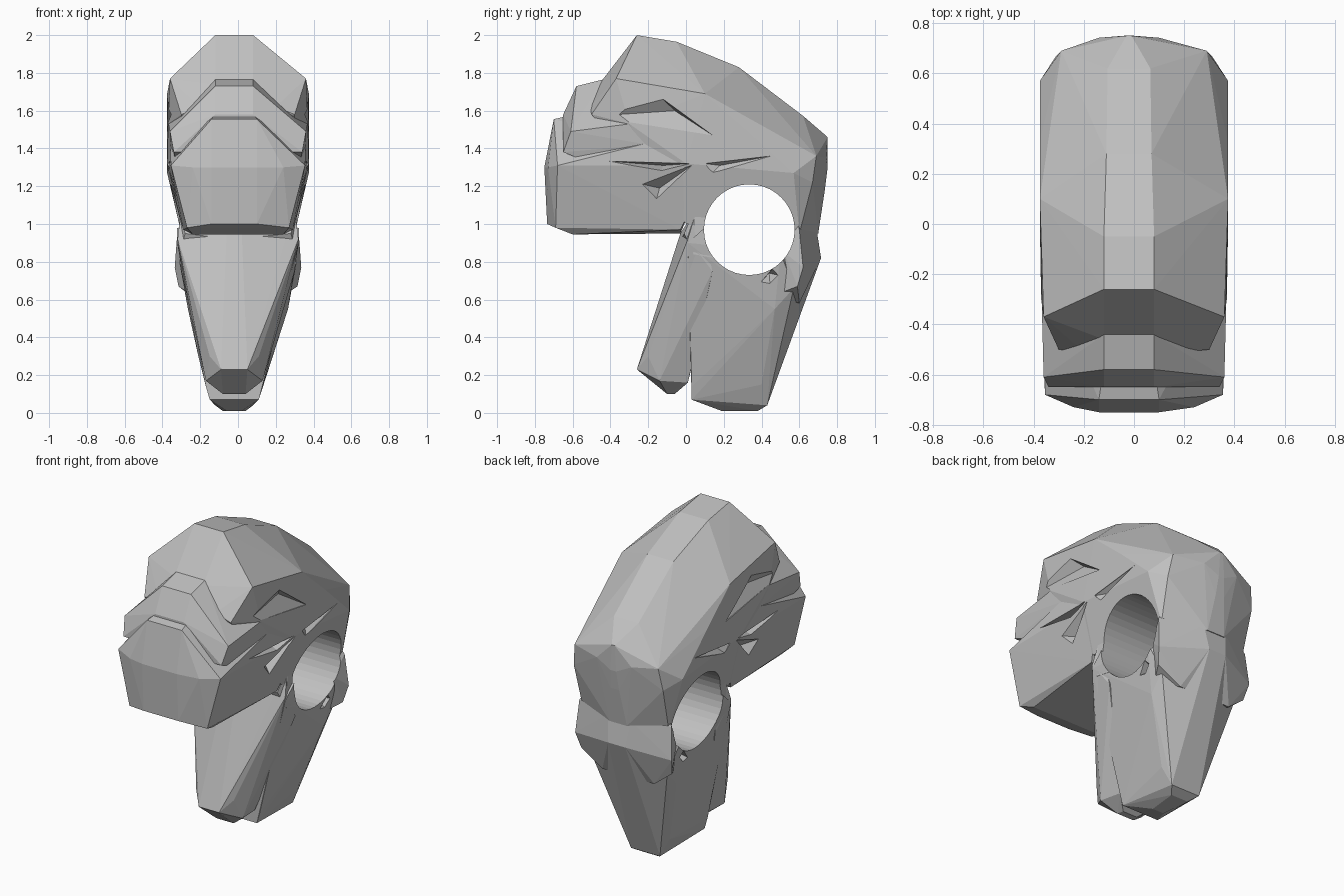
import bpy, bmesh, math

stone = bpy.data.materials.new("grey_stone")
stone.diffuse_color = (0.53, 0.53, 0.53, 1)


def make(name, pts):
    """Faceted block wrapped around a handful of points."""
    bm = bmesh.new()
    for p in pts:
        bm.verts.new(p)
    res = bmesh.ops.convex_hull(bm, input=bm.verts)
    junk = [g for g in res["geom_interior"] if isinstance(g, bmesh.types.BMVert)]
    bmesh.ops.delete(bm, geom=list(set(junk)), context='VERTS')
    bmesh.ops.recalc_face_normals(bm, faces=bm.faces)
    me = bpy.data.meshes.new(name)
    bm.to_mesh(me)
    bm.free()
    me.materials.append(stone)
    ob = bpy.data.objects.new(name, me)
    bpy.context.collection.objects.link(ob)
    return ob


def block(name, half):
    """Two-sided block from (half width, y, z); the narrow ridge sits slightly left."""
    pts = []
    for w, y, z in half:
        c = -0.02 if w < 0.2 else 0
        pts += [(c + w, y, z), (c - w, y, z)]
    return make(name, pts)


def boolean(target, other, op):
    m = target.modifiers.new(op.lower(), 'BOOLEAN')
    m.object, m.operation, m.solver = other, op, 'EXACT'
    bpy.context.view_layer.objects.active = target
    bpy.ops.object.modifier_apply(modifier=m.name)
    bpy.data.objects.remove(other)


# Domed crest and nape
head = block("carved_head", [
    (.10, -.26, 2.0), (.10, -.05, 1.965), (.09, .28, 1.83), (.085, .62, 1.572), (.01, .75, 1.46),
    (.36, -.37, 1.77), (.375, .10, 1.69), (.375, .33, 1.49), (.375, .57, 1.27),
    (.10, -.46, 1.74), (.20, -.51, 1.62), (.30, -.50, 1.58), (.37, -.30, 1.53),
    (.29, .69, 1.36), (.31, .67, 1.22), (.12, .742, 1.35), (.02, .75, 1.30), (.03, .735, 1.18),
    (.30, .60, .95), (.06, .70, .95), (.30, .0, 1.0), (.375, .0, 1.32)])

# Stepped brow behind the snout
brow = block("brow_step", [
    (.10, -.44, 1.765), (.10, -.58, 1.73), (.36, -.61, 1.49), (.34, -.65, 1.38),
    (.10, -.65, 1.58), (.37, -.22, 1.54), (.36, -.2, 1.42), (.07, -.2, 1.7), (.30, -.2, 1.2)])

# Blunt snout
snout = block("snout", [
    (.10, -.57, 1.585), (.12, -.70, 1.555), (.355, -.68, 1.31), (.36, -.2, 1.43),
    (.12, -.75, 1.30), (.24, -.73, 1.30), (.27, -.69, .98), (.12, -.735, 1.0),
    (.24, -.60, .945), (.29, -.03, .97), (.10, -.03, .95), (.37, .0, 1.31), (.32, .03, 1.09)])

# Bridge joining jaw, nape and stem in front of the hole
bridge = block("neck_bridge", [
    (.28, -.01, .95), (.31, .05, 1.09), (.31, .25, 1.10), (.31, .25, .80), (.31, .04, .84),
    (.10, -.02, .93)])

# Front and back lobes of the tapering stem, with a collar under the nape
front_lobe = block("front_lobe", [
    (.30, .06, 1.09), (.32, .01, .92), (.04, -.03, .95), (.30, .14, .75),
    (.07, -.26, .23), (.13, -.20, .30), (.15, -.14, .17), (.06, -.10, .10),
    (.05, -.06, .10), (.13, .01, .16), (.165, .045, .30), (.24, .06, .58)])
back_lobe = block("back_lobe", [
    (.32, .01, .90), (.325, .12, 1.0), (.32, .50, .85), (.06, .70, .90),
    (.06, .715, .82), (.265, .47, .55), (.27, .57, .66), (.19, .045, .30), (.15, .03, .14),
    (.13, .03, .07), (.04, .19, .01), (.06, .38, .01), (.10, .43, .04), (.15, .40, .15)])
collar = block("collar", [
    (.335, .62, .77), (.315, .59, .67), (.06, .715, .82), (.18, .60, .58), (.32, .60, .97),
    (.28, .58, 1.04), (.08, .69, .98), (.30, .52, .85), (.24, .46, .62), (.10, .45, .70)])

for part in (brow, snout, bridge, front_lobe, back_lobe, collar):
    boolean(head, part, 'UNION')

# Round hole through the neck
N = 40
ring = [(x, .335 + .24 * math.cos(2 * math.pi * i / N), .97 + .24 * math.sin(2 * math.pi * i / N))
        for x in (-.6, .6) for i in range(N)]
boolean(head, make("hole_cutter", ring), 'DIFFERENCE')

# Carved notches: outline (y, z) on the cheek and the deepest point (x, y, z)
notches = [
    ([(-.50, 1.57), (-.12, 1.66), (.14, 1.47), (-.30, 1.54)], (.32, -.06, 1.60)),
    ([(-.44, 1.335), (.02, 1.32), (-.13, 1.28)], (.28, -.12, 1.31)),
    ([(-.27, 1.22), (-.12, 1.245), (.03, 1.31), (-.17, 1.08)], (.28, -.14, 1.19)),
    ([(.10, 1.32), (.45, 1.36), (.14, 1.27)], (.34, .18, 1.31)),
    ([(.35, .64), (.47, .78), (.53, .72), (.45, .62)], (.22, .44, .74)),
]
for outline, (dx, dy, dz) in notches:
    for s in (-1, 1):
        pts = [(s * dx, dy, dz)]
        for y, z in outline:
            pts += [(s * .37, y, z), (s * .45, y, z)]
        boolean(head, make("notch_cutter", pts), 'DIFFERENCE')

for p in head.data.polygons:
    p.use_smooth = False
    p.material_index = 0
